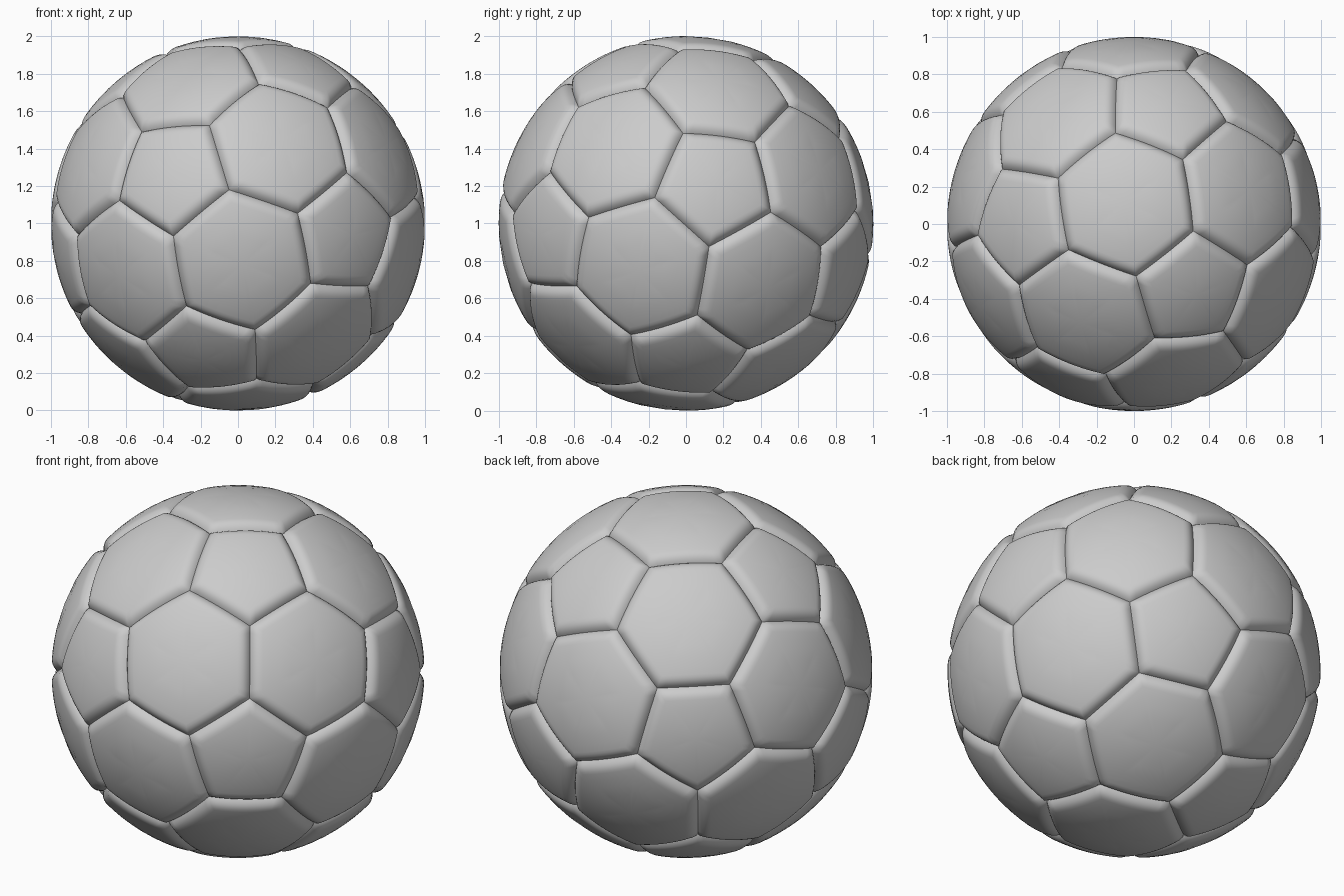
import bpy, bmesh
from math import cos, sin, pi, atan2, sqrt
from mathutils import Vector, Matrix
from itertools import combinations

if "Cube" in bpy.data.objects:
    bpy.data.objects.remove(bpy.data.objects["Cube"])

SEAM_R, ROUND = 0.965, 0.07     # seam radius, width of the rounded panel rim
STEPS = 10                      # segments along each panel edge

# pentagon centres: six icosahedron axes, one with its five neighbours
axes = [Vector((0, 0, 1))] + [
    Vector((2 * cos(k * 2 * pi / 5), 2 * sin(k * 2 * pi / 5), 1)) / sqrt(5) for k in range(5)]

# the same axes as they point on the ball; rotation fitted to them
seen = [(0.62, -0.782, -0.061), (0.333, -0.372, 0.866), (-0.376, -0.882, 0.283),
        (-0.187, -0.645, -0.741), (0.633, 0.002, -0.774), (0.96, 0.165, 0.224)]
rot = Matrix([[sum(s[r] * a[c] for s, a in zip(seen, axes)) / 2 for c in range(3)] for r in range(3)])
for _ in range(6):
    rot = (rot + rot.inverted().transposed()) * 0.5
tips = [rot @ a for a in axes]
tips += [-t for t in tips]


def adjacent(a, b):
    return 0.3 < a.dot(b) < 0.6


def corner(a, b):
    return ((2 * a + b) / 3).normalized()


def add_panel(bm, corners):
    """Pillowed spherical panel made of rings shrinking from the seam to the centre."""
    mid = sum(corners, Vector()) / len(corners)
    axis = mid.normalized()
    u = axis.orthogonal().normalized()
    v = axis.cross(u)
    corners = sorted(corners, key=lambda p: atan2(p.dot(v), p.dot(u)))
    n = len(corners)
    apothem = ((corners[0] + corners[1]) / 2 - mid).length
    outline = [corners[i].lerp(corners[(i + 1) % n], s / STEPS) for i in range(n) for s in range(STEPS)]
    inset = [0, 0.004, 0.01, 0.018, 0.028, 0.04, 0.055, 0.07, 0.11, 0.16, 0.22]
    rings = []
    for d in inset:
        k = 1 - min(d / ROUND, 1)
        radius = 1 - (1 - SEAM_R) * k ** 2.5
        t = 1 - d / apothem
        rings.append([bm.verts.new(mid.lerp(p, t).normalized() * radius) for p in outline])
    m = len(outline)
    for a, b in zip(rings, rings[1:]):
        for i in range(m):
            j = (i + 1) % m
            bm.faces.new((a[i], a[j], b[j], b[i]))
    centre = bm.verts.new(axis)
    for i in range(m):
        bm.faces.new((rings[-1][i], rings[-1][(i + 1) % m], centre))


bm = bmesh.new()
# pentagon panels
for a in tips:
    add_panel(bm, [corner(a, b) for b in tips if adjacent(a, b)])
# hexagon panels
for tri in combinations(tips, 3):
    if all(adjacent(p, q) for p, q in combinations(tri, 2)):
        add_panel(bm, [corner(p, q) for p in tri for q in tri if p is not q])

for f in bm.faces:
    f.smooth = True
mesh = bpy.data.meshes.new("ball_panels")
bm.to_mesh(mesh)
bm.free()
ball = bpy.data.objects.new("ball_panels", mesh)
ball.location = (0, 0, 1)
bpy.context.collection.objects.link(ball)
